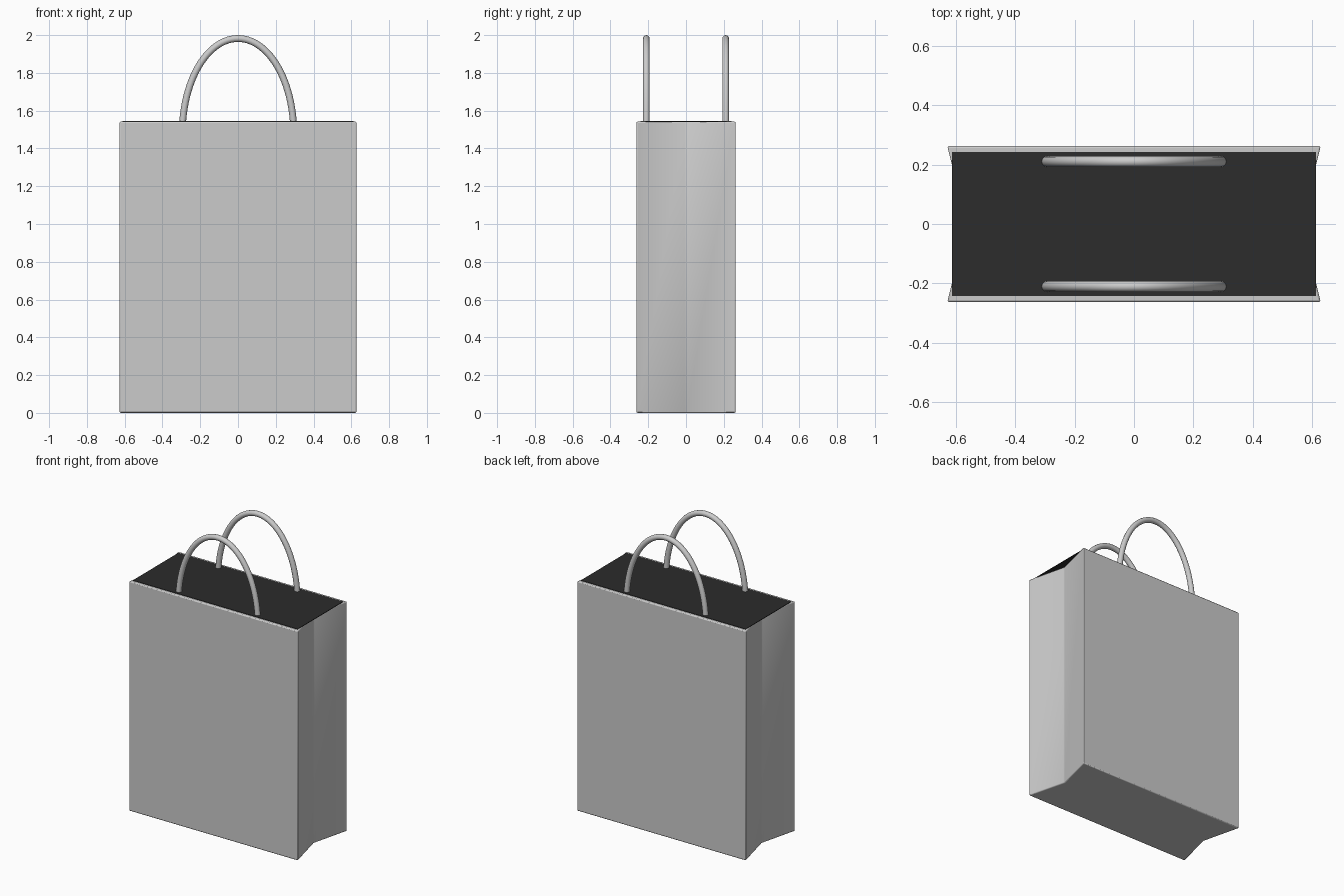
import bpy, bmesh, math

if "Cube" in bpy.data.objects:
    bpy.data.objects.remove(bpy.data.objects["Cube"])

W, D, H = 0.628, 0.262, 1.542   # half width, half depth, height of the bag
FOLD = 0.563                    # x of the inward side fold


def finish(obj, angle=40):
    bpy.ops.object.select_all(action='DESELECT')
    obj.select_set(True)
    bpy.context.view_layer.objects.active = obj
    bpy.ops.object.shade_smooth_by_angle(angle=math.radians(angle))


def prism(name, outline, z0, z1):
    bm = bmesh.new()
    face = bm.faces.new([bm.verts.new((x, y, z0)) for x, y in outline])
    ext = bmesh.ops.extrude_face_region(bm, geom=[face])
    for v in ext['geom']:
        if isinstance(v, bmesh.types.BMVert):
            v.co.z = z1
    bmesh.ops.recalc_face_normals(bm, faces=bm.faces)
    mesh = bpy.data.meshes.new(name)
    bm.to_mesh(mesh)
    bm.free()
    obj = bpy.data.objects.new(name, mesh)
    bpy.context.collection.objects.link(obj)
    return obj


# bag body with folded gusset sides
body = prism("bag_body", [(-W, -D), (W, -D), (FOLD, 0), (W, D), (-W, D), (-FOLD, 0)], 0, H)
bevel = body.modifiers.new("soft_edges", 'BEVEL')
bevel.width = 0.006
bevel.segments = 2
bevel.limit_method = 'ANGLE'
bevel.angle_limit = math.radians(20)
finish(body)

# dark opening across the top
opening = prism("bag_opening", [(-0.612, -0.242), (0.612, -0.242), (0.612, 0.242), (-0.612, 0.242)],
                H - 0.001, H + 0.003)
dark = bpy.data.materials.new("dark_inside")
dark.diffuse_color = (0.025, 0.025, 0.025, 1)
dark.use_nodes = True
dark.node_tree.nodes["Principled BSDF"].inputs["Base Color"].default_value = dark.diffuse_color
opening.data.materials.append(dark)


# arched handles, front and back
def handle(name, y):
    curve = bpy.data.curves.new(name, 'CURVE')
    curve.dimensions = '3D'
    curve.bevel_depth = 0.018
    curve.bevel_resolution = 4
    curve.use_fill_caps = True
    n = 48
    spline = curve.splines.new('POLY')
    spline.points.add(n)
    cz, rx, top = 1.48, 0.295, 1.982
    start = math.asin((1.525 - cz) / (top - cz))
    for i, p in enumerate(spline.points):
        a = start + (math.pi - 2 * start) * i / n
        p.co = (rx * math.cos(a), y, cz + (top - cz) * math.sin(a), 1)
    obj = bpy.data.objects.new(name, curve)
    bpy.context.collection.objects.link(obj)
    bpy.ops.object.select_all(action='DESELECT')
    obj.select_set(True)
    bpy.context.view_layer.objects.active = obj
    bpy.ops.object.convert(target='MESH')
    finish(bpy.context.view_layer.objects.active)


handle("front_handle", -0.21)
handle("back_handle", 0.21)
